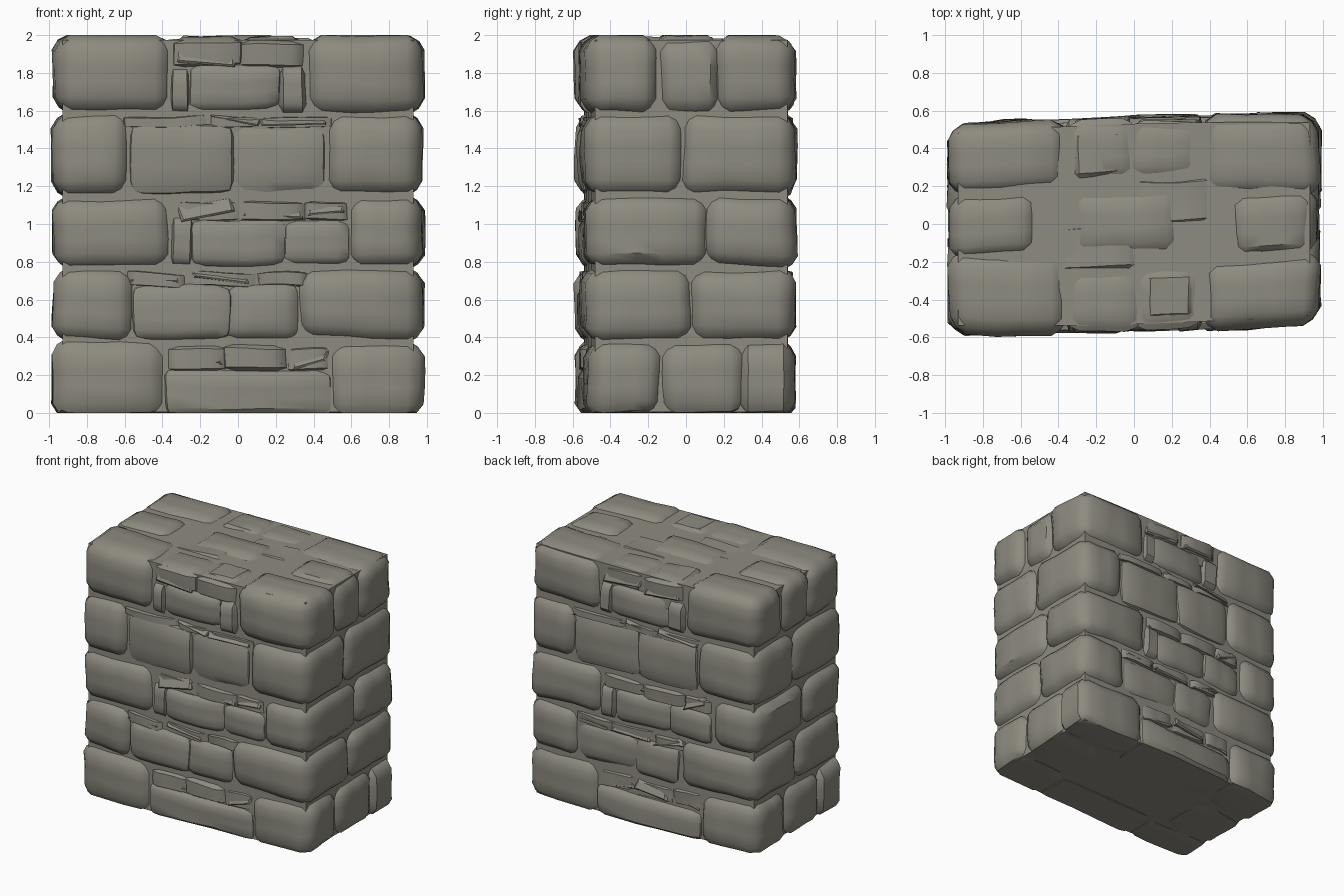
import bpy, bmesh, math, random
from mathutils import Vector, noise

cube = bpy.data.objects.get("Cube")
if cube:
    bpy.data.objects.remove(cube, do_unlink=True)

random.seed(7)
HALF = 0.98          # half width of the wall
HEIGHT = 2
THICK = 1.14         # full depth of the wall
OVERLAP = 0.02       # how far neighbouring stones run into each other

stone_mat = bpy.data.materials.new("grey brown stone")
stone_mat.use_nodes = True
colour = (0.27, 0.26, 0.215, 1)
stone_mat.diffuse_color = colour
for node in stone_mat.node_tree.nodes:
    if node.type == 'BSDF_PRINCIPLED':
        node.inputs["Base Color"].default_value = colour


def face_line(x):
    """y of the slightly bowed, skewed front face"""
    return -0.575 + 0.03 * x + 0.025 * x * x


def finish(bm, name, turned, smooth_angle):
    """Set a stone on the front, or turned half round on the back"""
    for vert in bm.verts:
        vert.co.y += face_line(vert.co.x)
        vert.co.z = min(max(vert.co.z, 0), HEIGHT)
        if turned:
            vert.co.x, vert.co.y = -vert.co.x, -vert.co.y
    bmesh.ops.recalc_face_normals(bm, faces=bm.faces)
    mesh = bpy.data.meshes.new(name)
    bm.to_mesh(mesh)
    bm.free()
    mesh.materials.append(stone_mat)
    mesh.shade_smooth()
    mesh.set_sharp_from_angle(angle=math.radians(smooth_angle))
    bpy.context.collection.objects.link(bpy.data.objects.new(name, mesh))


def new_box(cuts):
    """Box from -1 to 1 on each axis, with its faces divided"""
    bm = bmesh.new()
    bmesh.ops.create_cube(bm, size=2)
    if cuts:
        bmesh.ops.subdivide_edges(bm, edges=bm.edges[:], cuts=cuts, use_grid_fill=True)
    return bm


def stone(name, low, high, turned=False, worn=0.032):
    """Worn block: rounded rim, gently uneven faces"""
    low, high = Vector(low), Vector(high)
    middle, half = (low + high) / 2, (high - low) / 2
    shift = Vector([random.uniform(-50, 50) for axis in range(3)])
    bm = new_box(4)
    for vert in bm.verts:
        on_side = [abs(c) > 0.99 for c in vert.co]
        # Edges are worn back, corners a little more
        pull = worn * max(0, sum(on_side) - 1) ** 0.5
        for axis in range(3):
            side = math.copysign(1, vert.co[axis])
            size = abs(vert.co[axis])
            if 0.5 < size < 0.9:
                size = 1 - min(0.085 / half[axis], 0.4)
            reach = size * half[axis]
            if on_side[axis]:
                reach -= min(pull, half[axis] * 0.35)
            vert.co[axis] = middle[axis] + side * reach
        for scale in (4, 1.7):
            vert.co += noise.noise_vector(vert.co * scale + shift) * 0.014
    finish(bm, name, turned, 38)


def sliver(name, x0, x1, z0, z1, turned):
    """Flat broken piece wedged into a joint, with a sloping top"""
    front = random.uniform(-0.012, 0.02)
    tilt = random.uniform(-0.025, 0.025)
    bm = new_box(0)
    for vert in bm.verts:
        right, behind, up = vert.co
        vert.co.x = (x1 if right > 0 else x0) + random.uniform(-0.03, 0.03)
        vert.co.z = (z1 if up > 0 else z0) + right * tilt + random.uniform(-0.015, 0.015)
        if behind > 0:
            vert.co.y = 0.2
        else:
            vert.co.y = front + random.uniform(0, 0.02) + (0.035 if up > 0 else 0)
    rim = [e for e in bm.edges if all(v.co.y < 0.15 for v in e.verts)]
    bmesh.ops.bevel(bm, geom=rim, offset=0.012, segments=1, affect='EDGES')
    finish(bm, name, turned, 20)


def spans(joints):
    """Neighbouring pairs along a row of joints"""
    return zip(joints, joints[1:])


# Heights of the level joints between the five courses
levels = [0, 0.38, 0.77, 1.15, 1.59, HEIGHT]

# For each course: height where the big face stones give way to thin ones,
# depth of the left corner stone, width of the stone between the corners on
# the end, then the upright joints of the big stones and of the thin stones
courses = [
    (0.22, 0.32, 0.42, (-0.38, 0.48), (-0.36, -0.07, 0.25, 0.5)),
    (0.67, 0.57, 0, (-0.55, -0.05, 0.31), (-0.58, -0.27, 0.1, 0.36)),
    (1.02, 0.49, 0, (-0.35, -0.24, 0.24, 0.58), (-0.33, 0.01, 0.36, 0.58)),
    (1.52, 0.62, 0, (-0.57, -0.03, 0.46), (-0.6, -0.16, 0.12, 0.5)),
    (1.83, 0.44, 0.32, (-0.35, -0.26, 0.22, 0.35), (-0.34, 0.01, 0.34)),
]


def build_face(side, turned):
    for number, (split, left_depth, end_width, big, thin) in enumerate(courses):
        bottom, top = levels[number], levels[number + 1]
        row = f"{side}_course_{number + 1}"
        foot = bottom - (0.03 if number == 0 else 0.005)

        # Corner stones, shared with the ends
        right_depth = THICK - left_depth - end_width
        stone(f"{row}_left_corner", (-HALF, 0, foot), (big[0], left_depth, top), turned)
        stone(f"{row}_right_corner", (big[-1], 0, foot), (HALF, right_depth, top), turned)
        if end_width:
            stone(f"{row}_end_stone", (0.5, right_depth - OVERLAP, foot),
                  (HALF - 0.005, right_depth + end_width + OVERLAP, top), turned)

        # Big face stones
        for x0, x1 in spans(big):
            inset = random.uniform(0.005, 0.022)
            stone(f"{row}_face_stone", (x0 - OVERLAP, inset, foot),
                  (x1 + OVERLAP, 0.34, split + OVERLAP), turned, 0.022)

        # Thin stones above them, each with a broken sliver in front
        for x0, x1 in spans(thin):
            inset = random.uniform(0.015, 0.03)
            stone(f"{row}_thin_stone", (x0 - OVERLAP, inset, split - OVERLAP),
                  (x1 + OVERLAP, 0.34, top - 0.01), turned, 0.022)
            rise = (top - split) * random.uniform(0.1, 0.3)
            sliver(f"{row}_sliver", x0 + OVERLAP, x1 - OVERLAP, split + rise,
                   split + rise + (top - split) * 0.5, turned)


build_face("front", False)
build_face("back", True)

# Stones filling the middle of the top
stone("top_middle_stone", (-0.36, 0.4, 1.7), (0.25, 0.77, HEIGHT - 0.005))
for side, turned in (("front", False), ("back", True)):
    stone(f"{side}_top_short_stone", (0.02, 0.04, 1.7), (0.36, 0.36, HEIGHT - 0.01), turned)
    stone(f"{side}_top_long_stone", (-0.45, 0.3, 1.7), (0.05, 0.62, HEIGHT - 0.015), turned)

# Solid core behind the joints
bm = new_box(5)
for vert in bm.verts:
    x = vert.co.x * (HALF - 0.05)
    near, far = face_line(x) + 0.045, -face_line(-x) - 0.045
    y = near + (far - near) * (vert.co.y + 1) / 2
    z = (vert.co.z + 1) / 2 * (HEIGHT - 0.03) + 0.005
    vert.co = (x, y - face_line(x), z)
finish(bm, "wall_core", False, 38)
